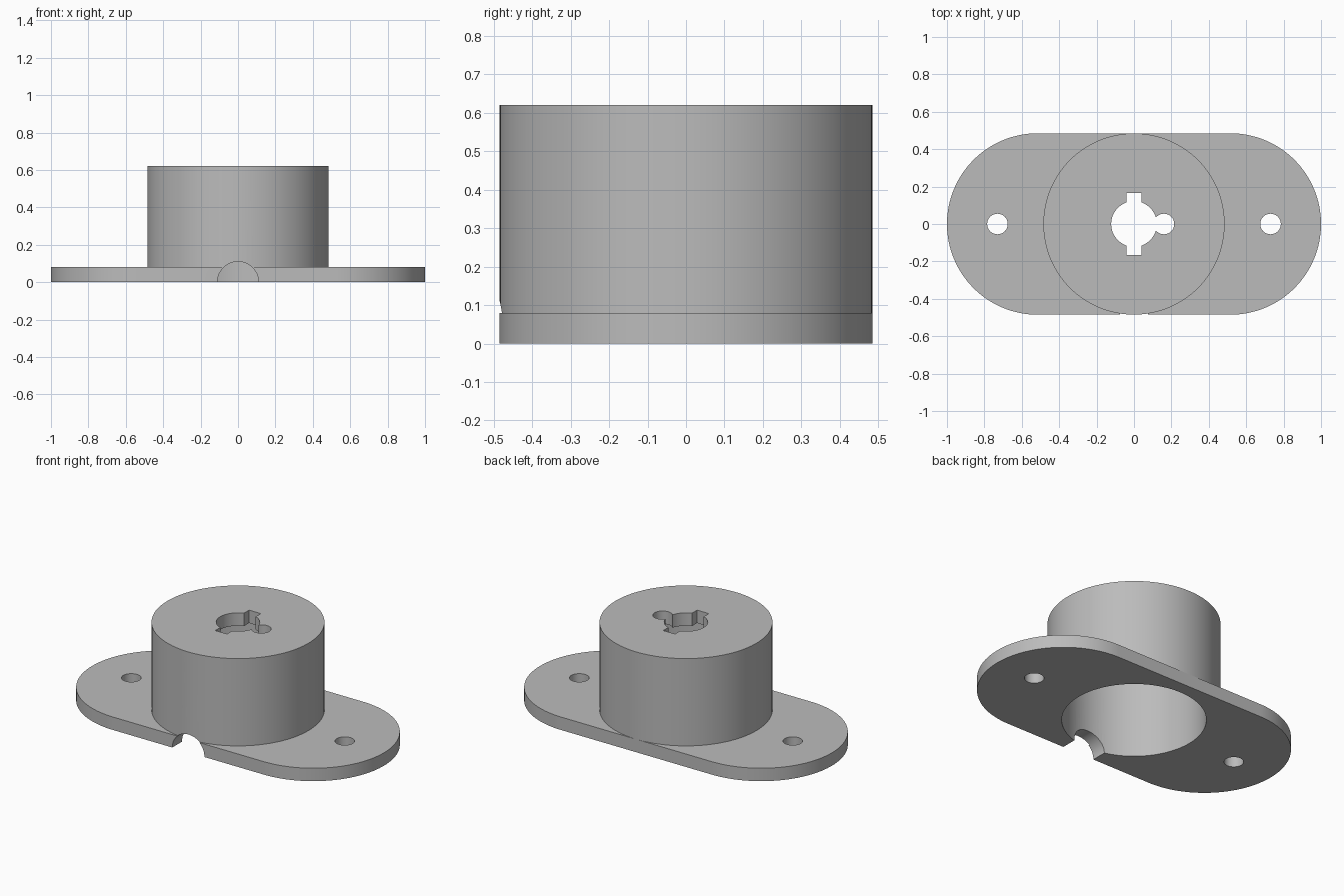
import bpy
import bmesh
from math import cos, sin, pi, radians
from mathutils import Matrix

cube = bpy.data.objects.get("Cube")
if cube:
    bpy.data.objects.remove(cube)

# Main dimensions
R = 0.485          # outer radius of hub and plate ends
PLATE = 0.08       # plate thickness
TOP = 0.62         # overall height
CAVITY = 0.405     # inner radius of hub

grey = bpy.data.materials.new("plain grey")
grey.use_nodes = True
colour = (0.5, 0.5, 0.5, 1)
grey.diffuse_color = colour
grey.node_tree.nodes["Principled BSDF"].inputs["Base Color"].default_value = colour


def add_object(name, bm):
    bmesh.ops.recalc_face_normals(bm, faces=bm.faces)
    mesh = bpy.data.meshes.new(name)
    bm.to_mesh(mesh)
    bm.free()
    mesh.materials.append(grey)
    obj = bpy.data.objects.new(name, mesh)
    bpy.context.collection.objects.link(obj)
    return obj


def prism(name, outline, z0, z1):
    bm = bmesh.new()
    face = bm.faces.new([bm.verts.new((x, y, z0)) for x, y in outline])
    side = bmesh.ops.extrude_face_region(bm, geom=[face])["geom"]
    verts = [v for v in side if isinstance(v, bmesh.types.BMVert)]
    bmesh.ops.translate(bm, verts=verts, vec=(0, 0, z1 - z0))
    return add_object(name, bm)


def circle(x, r, n=48):
    return [(x + r * cos(2 * pi * i / n), r * sin(2 * pi * i / n)) for i in range(n)]


def combine(target, tool, operation):
    mod = target.modifiers.new(operation, 'BOOLEAN')
    mod.operation = operation
    mod.solver = 'EXACT'
    mod.object = tool
    bpy.context.view_layer.objects.active = target
    bpy.ops.object.modifier_apply(modifier=mod.name)
    bpy.data.objects.remove(tool)


# Rounded mounting plate
N = 64
ends = [(s * (1 - R) + R * cos(a), R * sin(a))
        for s, start in ((1, -pi / 2), (-1, pi / 2))
        for a in (start + pi * i / N for i in range(N + 1))]
flange = prism("flanged_hub", ends, 0, PLATE)

# Hub, a hair inside the plate edge, hollow from below
hub = prism("hub", circle(0, R - 0.0004, 128), PLATE / 2, TOP)
combine(flange, hub, 'UNION')
combine(flange, prism("cavity", circle(0, CAVITY, 128), -0.1, TOP - 0.08), 'DIFFERENCE')

# Screw holes in the plate
for x in (-0.73, 0.73):
    combine(flange, prism("screw_hole", circle(x, 0.055), -0.1, 0.2), 'DIFFERENCE')

# Keyed opening in the top: round hole, cross slot and small side hole
slot = [(-0.04, -0.165), (0.04, -0.165), (0.04, 0.165), (-0.04, 0.165)]
for outline in (circle(0, 0.122, 64), slot, circle(0.16, 0.055)):
    combine(flange, prism("key_cutter", outline, 0.4, 0.8), 'DIFFERENCE')

# Arched cable notch through the front wall
notch = prism("notch", circle(0, 0.11, 64), 0.2, 0.7)
notch.data.transform(Matrix.Rotation(radians(90), 4, 'X'))
combine(flange, notch, 'DIFFERENCE')

# Smooth curves, sharp edges
flange.select_set(True)
bpy.context.view_layer.objects.active = flange
bpy.ops.object.shade_smooth_by_angle(angle=radians(30))
